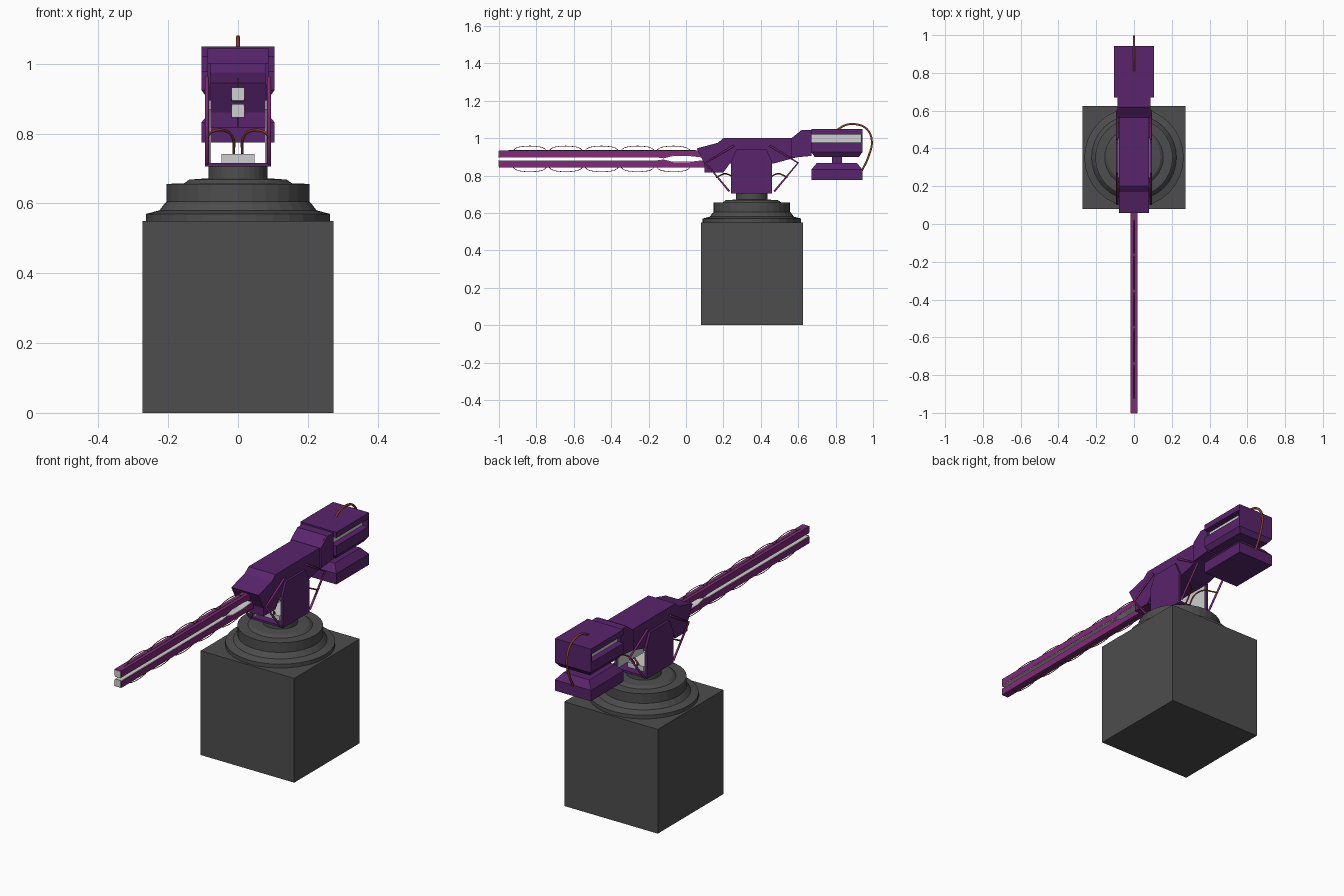
import bpy, bmesh, math
from mathutils import Vector

cube = bpy.data.objects.get("Cube")
if cube:
    bpy.data.objects.remove(cube, do_unlink=True)


def material(name, rgb):
    m = bpy.data.materials.new(name)
    m.use_nodes = True
    m.diffuse_color = (*rgb, 1)
    m.node_tree.nodes["Principled BSDF"].inputs["Base Color"].default_value = (*rgb, 1)
    return m


GREY = material("dark grey", (0.075, 0.075, 0.075))
PURPLE = material("deep purple", (0.1, 0.018, 0.15))
MAGENTA = material("magenta", (0.22, 0.023, 0.19))
LIGHT = material("light grey", (0.62, 0.62, 0.62))
COPPER = material("copper brown", (0.25, 0.05, 0.02))
CY = 0.352  # turning axis of the mount


def finish(bm, name, mat):
    bmesh.ops.recalc_face_normals(bm, faces=bm.faces)
    me = bpy.data.meshes.new(name)
    bm.to_mesh(me)
    bm.free()
    me.materials.append(mat)
    ob = bpy.data.objects.new(name, me)
    bpy.context.collection.objects.link(ob)
    return ob


def prism(name, outline, x0, x1, mat):
    """Extrude a (y, z) outline along x."""
    bm = bmesh.new()
    face = bm.faces.new([bm.verts.new((x0, y, z)) for y, z in outline])
    ext = bmesh.ops.extrude_face_region(bm, geom=[face])["geom"]
    bmesh.ops.translate(bm, vec=(x1 - x0, 0, 0),
                        verts=[v for v in ext if isinstance(v, bmesh.types.BMVert)])
    return finish(bm, name, mat)


def box(name, x, y, z, mat):
    return prism(name, [(y[0], z[0]), (y[1], z[0]), (y[1], z[1]), (y[0], z[1])], *x, mat)


def tapered_box(name, half, y, z, inset, mat, narrow_top):
    """Box whose top or bottom face is drawn in."""
    ob = box(name, (-half, half), y, z, mat)
    mid = sum(y) / 2
    for v in ob.data.vertices:
        if (v.co.z > sum(z) / 2) == narrow_top:
            v.co.x -= math.copysign(inset, v.co.x)
            v.co.y -= math.copysign(inset, v.co.y - mid)
    return ob


def lathe(name, profile, mat, n=32):
    """Stack of rings from (radius, z) pairs, capped at both ends."""
    bm = bmesh.new()
    rings = [[bm.verts.new((r * math.cos(2 * math.pi * i / n),
                            CY + r * math.sin(2 * math.pi * i / n), z)) for i in range(n)]
             for r, z in profile]
    for a, b in zip(rings, rings[1:]):
        for i in range(n):
            j = (i + 1) % n
            bm.faces.new((a[i], a[j], b[j], b[i]))
    bm.faces.new(rings[0])
    bm.faces.new(rings[-1])
    return finish(bm, name, mat)


def tube(name, points, radius, mat, smooth=True):
    cu = bpy.data.curves.new(name, 'CURVE')
    cu.dimensions = '3D'
    cu.bevel_depth = radius
    cu.bevel_resolution = 1
    cu.use_fill_caps = True
    cu.resolution_u = 6
    if smooth:
        sp = cu.splines.new('BEZIER')
        sp.bezier_points.add(len(points) - 1)
        for bp, p in zip(sp.bezier_points, points):
            bp.co = p
            bp.handle_left_type = bp.handle_right_type = 'AUTO'
    else:
        sp = cu.splines.new('POLY')
        sp.points.add(len(points) - 1)
        for sp_p, p in zip(sp.points, points):
            sp_p.co = (*p, 1)
    cu.materials.append(mat)
    ob = bpy.data.objects.new(name, cu)
    bpy.context.collection.objects.link(ob)
    return ob


# Pedestal and turntable
box("pedestal", (-0.273, 0.273), (CY - 0.273, CY + 0.273), (0, 0.55), GREY)
lathe("turntable", [(0.263, 0.55), (0.263, 0.57), (0.225, 0.58), (0.21, 0.6), (0.205, 0.605),
                    (0.205, 0.656), (0.155, 0.657), (0.14, 0.668), (0.085, 0.672),
                    (0.085, 0.706)], GREY)

# Yoke: floor, two cheeks with pale inner linings, and a junction box
box("yoke_floor", (-0.094, 0.094), (0.24, 0.46), (0.705, 0.716), PURPLE)
cheek = [(0.24, 0.705), (0.46, 0.705), (0.46, 0.875), (0.43, 0.94), (0.27, 0.94), (0.24, 0.875)]
for side, s in (("left", 1), ("right", -1)):
    prism(side + "_cheek", cheek, s * 0.082, s * 0.094, PURPLE)
    box(side + "_cheek_lining", (s * 0.077, s * 0.082), (0.245, 0.455), (0.716, 0.87), LIGHT)
box("junction_box", (-0.047, 0.047), (0.28, 0.42), (0.716, 0.742), LIGHT)

# Main housing, with a wider collar at the back
prism("housing", [(0.057, 0.945), (0.1, 0.86), (0.1, 0.817), (0.2, 0.817), (0.235, 0.865),
                  (0.47, 0.865), (0.6, 0.9), (0.62, 0.91), (0.62, 1.045), (0.565, 1.0),
                  (0.2, 1.0), (0.17, 0.975)], -0.079, 0.079, PURPLE)
prism("rear_collar", [(0.565, 0.895), (0.67, 0.905), (0.67, 1.043), (0.62, 1.043),
                      (0.565, 1.001)], -0.088, 0.088, PURPLE)

# Rear power unit with a deep groove on each side
REAR = (0.67, 0.943)
box("power_unit_top", (-0.105, 0.105), REAR, (1.02, 1.05), PURPLE)
box("power_unit_middle", (-0.105, 0.105), REAR, (0.925, 0.978), PURPLE)
box("power_unit_core", (-0.072, 0.072), (0.672, 0.935), (0.978, 1.02), LIGHT)
box("power_unit_back", (-0.105, 0.105), (0.935, 0.943), (0.978, 1.02), PURPLE)
tapered_box("power_unit_bottom", 0.105, REAR, (0.9, 0.925), 0.018, PURPLE, False)

# Hanging counterweight
box("counterweight_neck", (-0.04, 0.04), (0.78, 0.835), (0.865, 0.905), PURPLE)
box("counterweight", (-0.105, 0.105), REAR, (0.775, 0.832), PURPLE)
tapered_box("counterweight_top", 0.105, REAR, (0.832, 0.868), 0.03, PURPLE, True)

# Twin rails, mirrored about the bore line, with pale facings and wire loops
BORE = 0.889
for name, s in (("upper", 1), ("lower", -1)):
    edge = [(-1, 0.011), (-0.16, 0.011), (-0.12, 0.006), (-0.07, 0.018), (0.02, 0.018),
            (0.11, 0.008)]
    outline = [(-1, 0.045)] + edge + [(0.11, 0.045)]
    prism(name + "_rail", [(y, BORE + s * d) for y, d in outline], -0.0195, 0.0195, MAGENTA)
    facing = edge + [(y, d - 0.003) for y, d in reversed(edge)]
    prism(name + "_rail_facing", [(y, BORE + s * d) for y, d in facing], -0.018, 0.018, LIGHT)
    box(name + "_muzzle_plate", (-0.017, 0.017), (-1.002, -1),
        sorted((BORE + s * 0.006, BORE + s * 0.041)), LIGHT)
    box(name + "_rail_slot", (-0.003, 0.003), (-0.95, 0.05),
        sorted((BORE + s * 0.044, BORE + s * 0.0465)), GREY)
    for i in range(5):
        y = -0.925 + 0.192 * i
        loop = [(0, 0.044), (0.015, 0.057), (0.05, 0.066), (0.13, 0.066), (0.165, 0.057),
                (0.18, 0.044)]
        tube(f"{name}_wire_loop_{i + 1}", [(0, y + dy, BORE + s * dz) for dy, dz in loop],
             0.0018, COPPER)

# Braces and inner cables, repeated on both sides and both ends
for side, s in (("left", 1), ("right", -1)):
    for end, t in (("front", -1), ("rear", 1)):
        tag = f"{side}_{end}"
        tube(tag + "_brace", [(s * 0.089, CY + t * d, z) for d, z in
                              ((0.12, 0.715), (0.247, 0.868), (0.095, 0.96))],
             0.006, MAGENTA, False)
        tube(tag + "_cable", [(s * 0.012, CY + t * 0.06, 0.74), (s * 0.016, CY + t * 0.1, 0.79),
                              (s * 0.045, CY + t * 0.14, 0.81), (s * 0.075, CY + t * 0.16, 0.805),
                              (s * 0.088, CY + t * 0.19, 0.79)], 0.004, COPPER)

# Large cable behind the power unit
tube("rear_cable", [(0, 0.81, 1.045), (0, 0.85, 1.069), (0, 0.91, 1.074), (0, 0.965, 1.05),
                    (0, 0.993, 0.99), (0, 0.975, 0.9), (0, 0.94, 0.825)], 0.006, COPPER)
